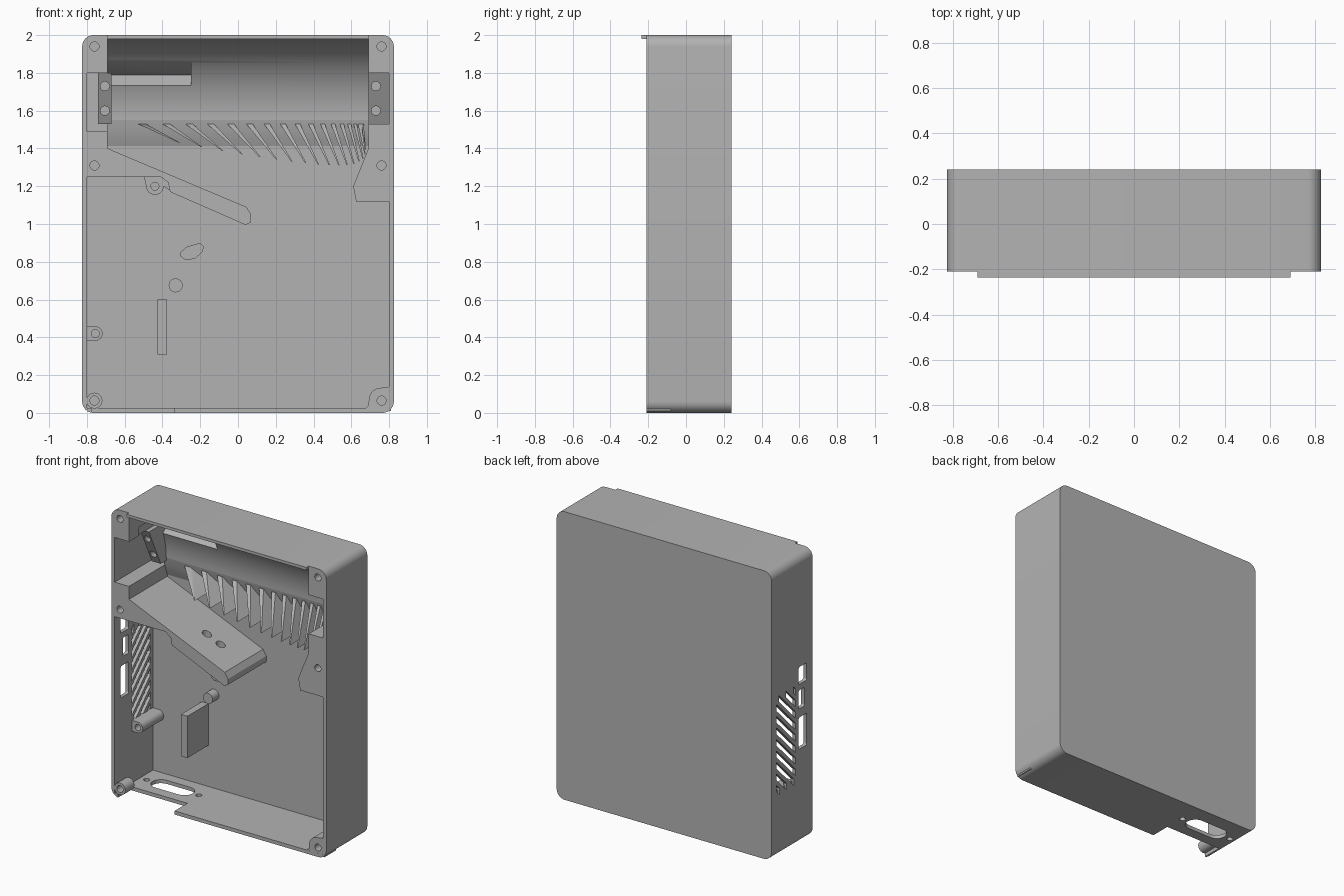
import bpy, bmesh
from math import pi, sin, cos
from mathutils import Vector

if "Cube" in bpy.data.objects:
    bpy.data.objects.remove(bpy.data.objects["Cube"])

grey = bpy.data.materials.new("case grey")
grey.use_nodes = True
grey.diffuse_color = (0.45, 0.45, 0.45, 1)
grey.node_tree.nodes["Principled BSDF"].inputs["Base Color"].default_value = grey.diffuse_color

FRONT, BACK, INNER = -0.21, 0.24, 0.21


def finish(name, bm):
    bmesh.ops.recalc_face_normals(bm, faces=bm.faces)
    me = bpy.data.meshes.new(name)
    bm.to_mesh(me)
    bm.free()
    ob = bpy.data.objects.new(name, me)
    me.materials.append(grey)
    bpy.context.collection.objects.link(ob)
    return ob


def add_prism(bm, pts, axis, lo, hi):
    """Extrude a 2D outline along an axis: x uses (y, z), y uses (x, z), z uses (x, y)."""
    i = "xyz".index(axis)
    rings = []
    for d in (lo, hi):
        ring = []
        for p in pts:
            co = list(p)
            co.insert(i, d)
            ring.append(bm.verts.new(co))
        rings.append(ring)
    a, b = rings
    bm.faces.new(a)
    bm.faces.new(b[::-1])
    for k in range(len(a)):
        n = (k + 1) % len(a)
        bm.faces.new((a[k], b[k], b[n], a[n]))


def prism(name, pts, axis, lo, hi):
    bm = bmesh.new()
    add_prism(bm, pts, axis, lo, hi)
    return finish(name, bm)


def arc(cx, cy, r, a0, a1, n=8, ry=None):
    ry = ry or r
    return [(cx + r * cos(a0 + (a1 - a0) * k / n), cy + ry * sin(a0 + (a1 - a0) * k / n)) for k in range(n + 1)]


def disc(cx, cy, r, n=24):
    return arc(cx, cy, r, 0, 2 * pi, n)[:-1]


def rect(x0, y0, x1, y1):
    return [(x0, y0), (x1, y0), (x1, y1), (x0, y1)]


def rounded(x0, y0, x1, y1, r):
    return (arc(x1 - r, y1 - r, r, 0, pi / 2) + arc(x0 + r, y1 - r, r, pi / 2, pi)
            + arc(x0 + r, y0 + r, r, pi, 1.5 * pi) + arc(x1 - r, y0 + r, r, 1.5 * pi, 2 * pi))


def cut(ob, shapes):
    """Subtract outlines that do not touch each other, each (points, axis, lo, hi)."""
    bm = bmesh.new()
    for s in shapes:
        add_prism(bm, *s)
    cutter = finish("cutter", bm)
    cutter.hide_render = True
    mod = ob.modifiers.new("cut", "BOOLEAN")
    mod.operation, mod.solver, mod.object = "DIFFERENCE", "EXACT", cutter
    bpy.context.view_layer.objects.active = ob
    bpy.ops.object.modifier_apply(modifier=mod.name)
    bpy.data.objects.remove(cutter)


# Outer case block
case = prism("case_shell", rounded(-0.825, 0, 0.825, 2, 0.06), "y", FRONT, BACK)

# Lower compartment, leaving the slanted arm and the right shoulder solid
lower = [(-0.8, 0.025), (-0.8, 1.25), (-0.41, 1.25), (-0.37, 1.22), (-0.36, 1.17),
         (0.04, 0.995), (0.07, 1.01), (0.07, 1.05), (0.045, 1.09), (-0.69, 1.4), (-0.69, 1.55),
         (0.69, 1.55), (0.69, 1.4), (0.61, 1.2), (0.625, 1.12), (0.8, 1.12), (0.8, 0.025)]
cut(case, [(lower, "y", -0.3, INNER)])

# Upper chamber with a quarter-round ceiling
chamber = [(-0.3, 1.5), (-0.3, 1.98)] + arc(FRONT, 1.55, 0.38, pi / 2, 0, 24, 0.43) + [(0.17, 1.5)]
cut(case, [(chamber, "x", -0.69, 0.69)])

# Cable groove in the ceiling, and side pockets for the brackets
cut(case, [([(-0.1, 1.73), (0.13, 1.73), (0.2, 1.79), (0.05, 1.86), (-0.1, 1.86)], "x", -0.7, -0.25)])
cut(case, [(rect(-0.8, 1.49, -0.68, 1.8), "y", -0.3, INNER)])
slope = [(-0.02, 1.8), (0.11, 1.53)]
cut(case, [([(-0.3, 1.53), (-0.3, 1.8)] + slope, "x", 0.68, 0.8)])

# Port openings and diagonal vents in the right wall
wall = ("x", -0.9, -0.75)
openings = [(rounded(y0, z0, -0.057, z1, 0.012), *wall)
            for y0, z0, z1 in ((-0.145, 1.11, 1.23), (-0.12, 0.94, 1.07), (-0.145, 0.66, 0.88))]
for k in range(11):
    c, w = 0.275 + 0.08 * k, 0.045
    y0, y1 = max(-0.025, 0.43 - c), min(0.185, 1.12 - c - w)
    if y1 - y0 > 0.02:
        openings.append(([(y0, y0 + c), (y1, y1 + c), (y1, y1 + c + w), (y0, y0 + c + w)], *wall))
cut(case, openings)

# Connector hole, its screw holes and the notch in the floor
floor = ("z", -0.1, 0.06)
pill = arc(-0.46, 0.07, 0.065, -pi / 2, pi / 2, 12) + arc(-0.64, 0.07, 0.065, pi / 2, 1.5 * pi, 12)
cut(case, [(pill, *floor), (disc(-0.35, 0.07, 0.02), *floor), (disc(-0.75, 0.07, 0.02), *floor),
           (rect(-0.775, -0.3, -0.34, -0.07), *floor)])

# Screw holes: front face, right bracket seat and two through the arm
screws = [(disc(s * 0.76, z, 0.024), "y", -0.3, -0.08) for s in (-1, 1) for z in (1.31, 1.94)]
screws += [(disc(0.73, z, 0.024), "y", -0.1, 0.18) for z in (1.6, 1.73)]
screws += [(disc(x, -0.01, 0.03), "z", 1.0, 1.3) for x in (-0.232, -0.126)]
cut(case, screws)

# Left bracket with a slanted screw face
bracket = prism("screw_bracket", slope + [(INNER + 0.01, 1.53), (INNER + 0.01, 1.8)], "x", -0.74, -0.67)
cut(bracket, [(disc(-0.705, z, 0.024), "y", -0.1, 0.18) for z in (1.6, 1.73)])

# Ramp under the chamber edge
ramp = prism("chamber_ramp", [(0.17, 1.55), (0.18, 1.5), (0.195, 1.45), (0.215, 1.4), (0.215, 1.55)],
             "x", -0.69, 0.69)

# Guide vanes, closer and steeper towards the left side
vanes = bmesh.new()
count = 18
for k in range(count):
    t = k / (count - 1)
    x0 = 0.655 - 1.185 * (1 - t) ** 1.9
    x1 = x0 + 0.01 + 0.21 * (1 - t)
    z1 = 1.31 + 0.33 * (t - 0.6) ** 2 + 0.4 * max(0, t - 0.6) ** 2
    wide = 0.012 + 0.03 * (1 - t)
    corners = []
    for y_top, y_low in ((0.17, -0.04), (0.215, 0.215)):
        corners += [(x0, y_top, 1.53), (x0 + wide, y_top, 1.53), (x1, y_low, z1), (x1 + 0.006, y_low, z1)]
    bmesh.ops.convex_hull(vanes, input=[vanes.verts.new(Vector(c)) for c in corners])
vane_set = finish("guide_vanes", vanes)

# Front lip along the top edge
lip = prism("top_lip", rect(-0.69, 1.98, 0.69, 2), "y", -0.235, FRONT + 0.01)

# Corner posts at the bottom
left_post = prism("right_corner_post", disc(-0.76, 0.065, 0.042), "y", FRONT, -0.11)
corner = [(0.81, 0.01), (0.81, 0.14), (0.77, 0.135)] + arc(0.755, 0.07, 0.062, 0.6 * pi, pi, 6) + [(0.69, 0.04), (0.66, 0.01)]
right_post = prism("left_corner_post", corner, "y", FRONT + 0.0005, -0.08)
for post, x in ((left_post, -0.76), (right_post, 0.76)):
    cut(post, [(disc(x, 0.065, 0.024), "y", -0.3, -0.12)])

# Board standoffs: one joined to the side wall, one to the arm
side_boss = prism("side_standoff", arc(-0.755, 0.42, 0.038, -pi / 2, pi / 2, 12) + [(-0.81, 0.458), (-0.81, 0.382)],
                  "y", -0.02, INNER + 0.01)
arm_boss = prism("arm_standoff", arc(-0.44, 1.2, 0.046, pi, 2 * pi, 12) + [(-0.35, 1.17), (-0.36, 1.26), (-0.5, 1.26)],
                 "y", -0.02, INNER + 0.01)
for boss, x, z in ((side_boss, -0.755, 0.42), (arm_boss, -0.44, 1.2)):
    cut(boss, [(disc(x, z, 0.021), "y", -0.1, 0.12)])

# Divider rib and low pegs on the back panel
rib = prism("divider_rib", rect(-0.425, 0.31, -0.375, 0.6), "y", -0.02, INNER + 0.01)
peg = prism("round_peg", disc(-0.33, 0.675, 0.037), "y", 0.14, INNER + 0.01)
drop = prism("teardrop_peg", [(-0.305, 0.83), (-0.28, 0.81), (-0.23, 0.815), (-0.19, 0.85), (-0.18, 0.88),
                              (-0.2, 0.9), (-0.27, 0.88), (-0.305, 0.85)], "y", 0.14, INNER + 0.01)

# Smooth the round surfaces and keep hard edges
bpy.ops.object.select_all(action="DESELECT")
for ob in (case, bracket, ramp, vane_set, lip, left_post, right_post, side_boss, arm_boss, rib, peg, drop):
    ob.select_set(True)
bpy.context.view_layer.objects.active = case
bpy.ops.object.shade_smooth_by_angle(angle=pi / 6)
